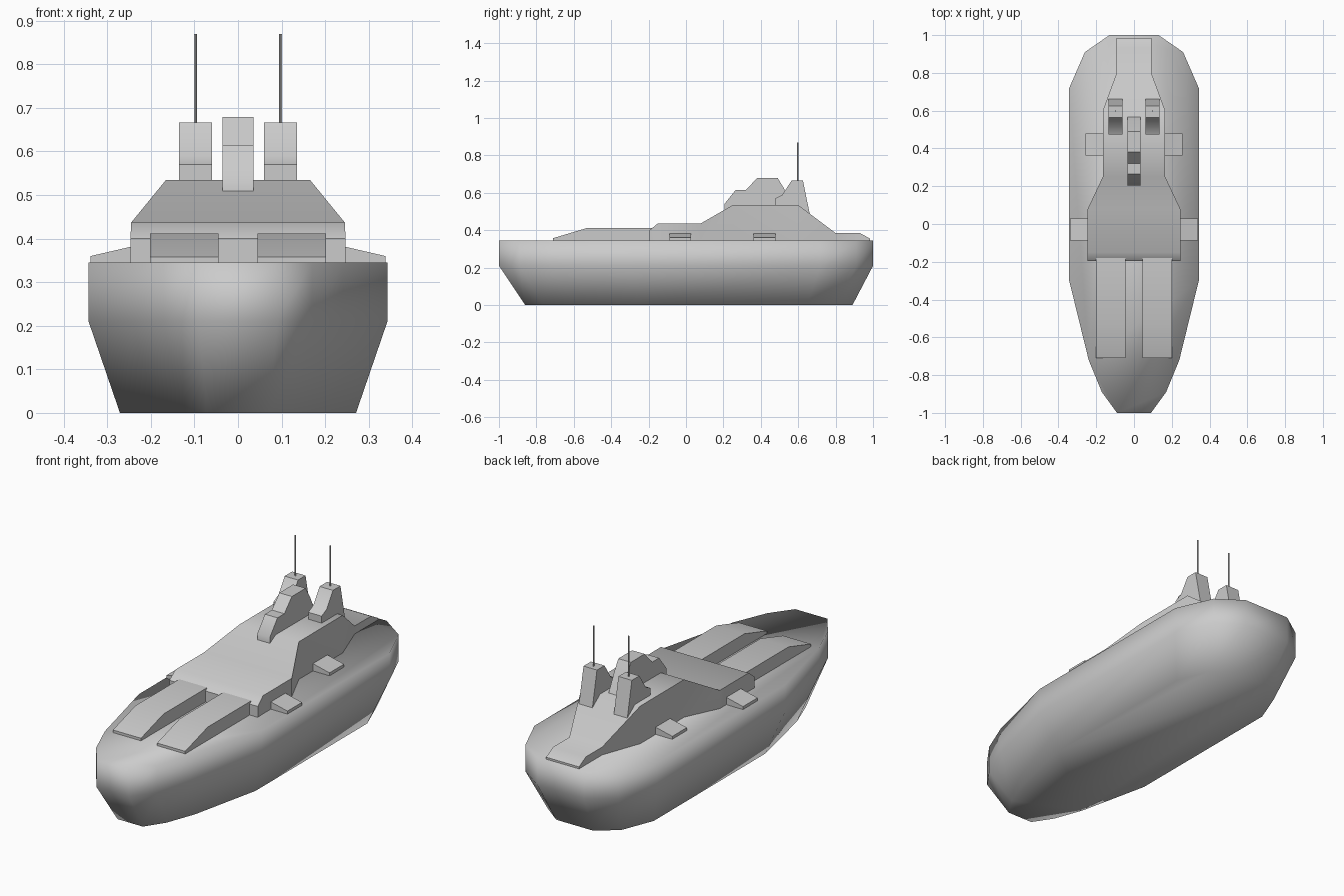
import bpy, bmesh, math

if "Cube" in bpy.data.objects:
    bpy.data.objects.remove(bpy.data.objects["Cube"])


def finish(name, verts, faces, angle=40):
    me = bpy.data.meshes.new(name)
    me.from_pydata(verts, [], faces)
    bm = bmesh.new()
    bm.from_mesh(me)
    bmesh.ops.recalc_face_normals(bm, faces=bm.faces)
    bm.to_mesh(me)
    bm.free()
    ob = bpy.data.objects.new(name, me)
    bpy.context.collection.objects.link(ob)
    bpy.ops.object.select_all(action='DESELECT')
    ob.select_set(True)
    bpy.context.view_layer.objects.active = ob
    bpy.ops.object.shade_smooth_by_angle(angle=math.radians(angle))
    return ob


def loft(name, rings, angle=40):
    """Skin equal-length rings and cap both ends."""
    n = len(rings[0])
    verts = [v for r in rings for v in r]
    faces = [tuple(range(n)), tuple(range((len(rings) - 1) * n, len(rings) * n))]
    for k in range(len(rings) - 1):
        for i in range(n):
            j = (i + 1) % n
            faces.append((k * n + i, k * n + j, k * n + n + j, k * n + n + i))
    return finish(name, verts, faces, angle)


def side_profile(name, pts, x0, x1, angle=40):
    """Extrude a (y, z) profile across x."""
    return loft(name, [[(x, y, z) for y, z in pts] for x in (x0, x1)], angle)


# Hull: one plan outline repeated at keel, chine and deck
half = [(0.09, -1), (0.17, -0.89), (0.24, -0.72), (0.343, -0.30),
        (0.343, 0.72), (0.26, 0.91), (0.13, 1)]
plan = half + [(-x, y) for x, y in reversed(half)]
loft("hull", [[(x * 0.79, y * 0.875 + 0.015, 0) for x, y in plan],
              [(x, y, 0.21) for x, y in plan],
              [(x, y, 0.345) for x, y in plan]], 100)

# Superstructure: stations of y, half width, roof height
stations = [(-0.195, 0.247, 0.40), (-0.15, 0.245, 0.437), (0.08, 0.245, 0.437),
            (0.25, 0.165, 0.535), (0.60, 0.165, 0.535), (0.80, 0.092, 0.385),
            (0.93, 0.092, 0.385), (0.985, 0.092, 0.355)]
loft("superstructure", [[(-w, y, 0.34), (w, y, 0.34), (w, y, z), (-w, y, z)]
                        for y, w, z in stations])

# Central bridge tower
side_profile("bridge_tower", [(0.205, 0.50), (0.205, 0.54), (0.265, 0.615),
                              (0.32, 0.615), (0.38, 0.679), (0.49, 0.679),
                              (0.52, 0.63), (0.57, 0.53)], -0.035, 0.035)

for s, side in ((-1, "left"), (1, "right")):
    # Long foredeck hatches
    side_profile("foredeck_hatch_" + side,
                 [(-0.71, 0.34), (-0.71, 0.358), (-0.53, 0.412),
                  (-0.18, 0.412), (-0.18, 0.34)], s * 0.045, s * 0.202)
    # Funnels
    side_profile("funnel_" + side,
                 [(0.475, 0.53), (0.475, 0.57), (0.515, 0.59), (0.565, 0.666),
                  (0.625, 0.666), (0.662, 0.485), (0.60, 0.53)],
                 s * 0.06, s * 0.135)
    # Antennas
    bpy.ops.mesh.primitive_cylinder_add(vertices=8, radius=0.0035, depth=0.22,
                                        location=(s * 0.098, 0.598, 0.76))
    bpy.context.object.name = "antenna_" + side
    # Wedge-shaped side boxes
    for y, x0, x1, part in ((-0.03, 0.23, 0.338, "front"), (0.42, 0.15, 0.258, "rear")):
        loft("side_box_%s_%s" % (part, side),
             [[(s * x, y - 0.058, 0.34), (s * x, y + 0.058, 0.34),
               (s * x, y + 0.058, z), (s * x, y - 0.058, z)]
              for x, z in ((x0, 0.385), (x1, 0.36))])
